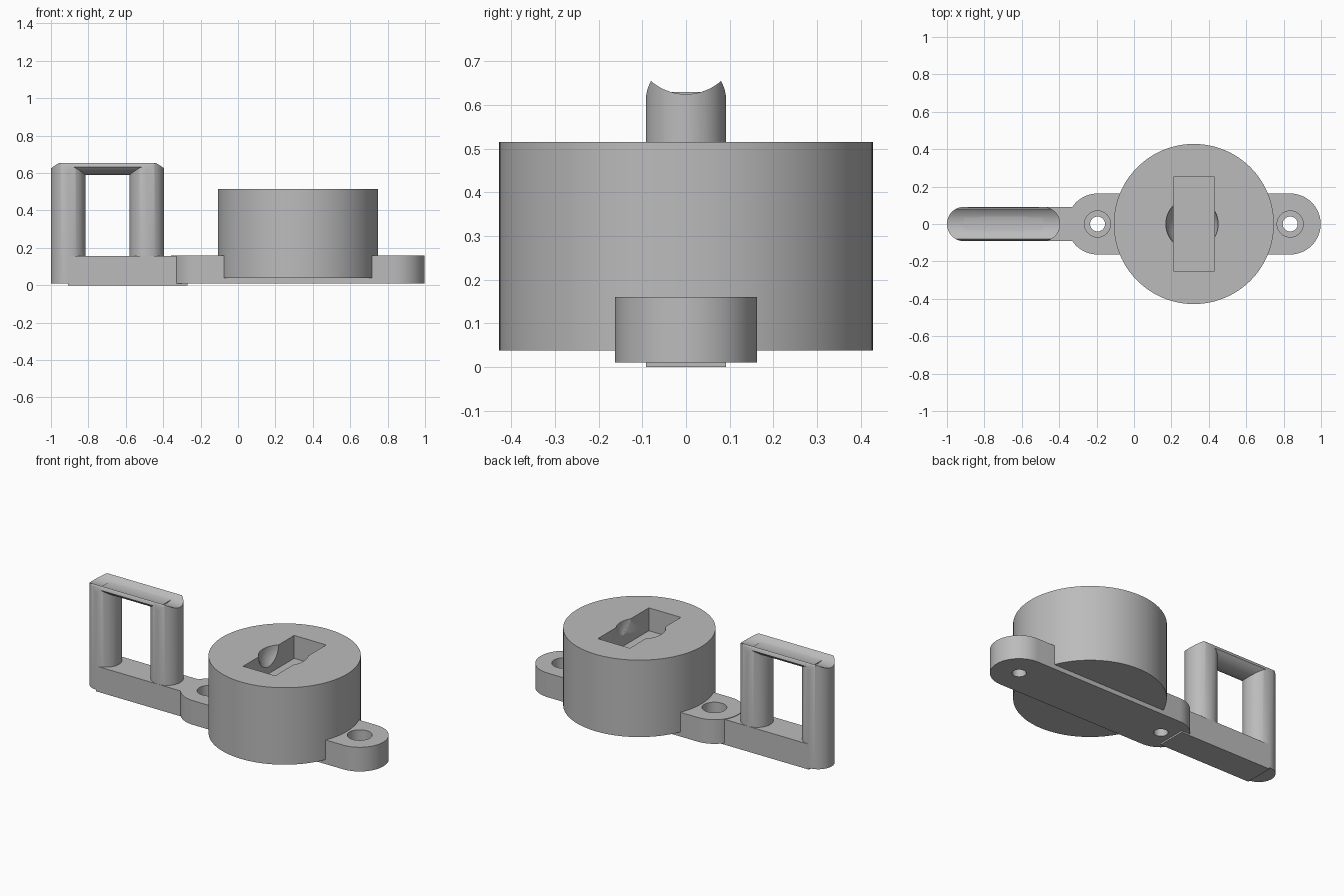
import bpy, bmesh, math
from mathutils import Matrix, Vector

if "Cube" in bpy.data.objects:
    bpy.data.objects.remove(bpy.data.objects["Cube"])

grey = bpy.data.materials.new("plain grey")
grey.use_nodes = True
COLOUR = (0.5, 0.5, 0.5, 1)
grey.diffuse_color = COLOUR
grey.node_tree.nodes["Principled BSDF"].inputs["Base Color"].default_value = COLOUR


def finish(name, bm):
    bmesh.ops.recalc_face_normals(bm, faces=bm.faces)
    mesh = bpy.data.meshes.new(name)
    bm.to_mesh(mesh)
    bm.free()
    mesh.materials.append(grey)
    ob = bpy.data.objects.new(name, mesh)
    bpy.context.collection.objects.link(ob)
    return ob


def prism(name, points, offset):
    """Extrude a closed outline of 3D points along an offset."""
    bm = bmesh.new()
    face = bm.faces.new([bm.verts.new(p) for p in points])
    new = bmesh.ops.extrude_face_region(bm, geom=[face])["geom"]
    bmesh.ops.translate(bm, vec=Vector(offset),
                        verts=[v for v in new if isinstance(v, bmesh.types.BMVert)])
    return finish(name, bm)


def arc(cx, cy, r, start, end, n=32):
    angles = [math.radians(start + (end - start) * i / n) for i in range(n + 1)]
    return [(cx + r * math.cos(a), cy + r * math.sin(a)) for a in angles]


def plan(name, outline, z0, z1):
    return prism(name, [(x, y, z0) for x, y in outline], (0, 0, z1 - z0))


def disc(name, x, r, z0, z1, n=96):
    return plan(name, arc(x, 0, r, 0, 360, n)[:-1], z0, z1)


def box(name, x0, x1, half_y, z0, z1):
    return plan(name, [(x0, -half_y), (x1, -half_y), (x1, half_y), (x0, half_y)], z0, z1)


def boolean(ob, cutters, operation="DIFFERENCE"):
    """Apply booleans, then hide the helpers."""
    for cutter in cutters:
        mod = ob.modifiers.new("cut", "BOOLEAN")
        mod.operation, mod.solver, mod.object = operation, "EXACT", cutter
    bpy.context.view_layer.update()
    deps = bpy.context.evaluated_depsgraph_get()
    result = bpy.data.meshes.new_from_object(ob.evaluated_get(deps))
    ob.modifiers.clear()
    ob.data = result
    for cutter in cutters:
        bpy.data.objects.remove(cutter)


def smooth(ob):
    bpy.ops.object.select_all(action="DESELECT")
    ob.select_set(True)
    bpy.context.view_layer.objects.active = ob
    bpy.ops.object.shade_smooth_by_angle(angle=math.radians(30))


DRUM_X, HOLES = 0.32, (-0.195, 0.835)
POSTS, POST_R = (-0.908, -0.487), 0.092

# Mounting flange: long rounded plate with two counterbored screw holes
flange = plan("mounting_flange",
              arc(HOLES[1], 0, 0.163, -90, 90) + arc(HOLES[0], 0, 0.163, 90, 270),
              0.01, 0.16)
bores = []
for x in HOLES:
    bores += [disc("screw_bore", x, 0.04, -0.1, 0.3, 32),
              disc("screw_recess", x, 0.07, 0.08, 0.3, 48)]
boolean(flange, bores)

# Drum with a rectangular pocket and a ball-shaped finger recess
drum = disc("drum", DRUM_X, 0.428, 0.038, 0.515, 128)
pocket = box("pocket", 0.21, 0.43, 0.25, 0.373, 0.7)
bm = bmesh.new()
bmesh.ops.create_uvsphere(bm, u_segments=48, v_segments=24, radius=0.14,
                          matrix=Matrix.Translation((0.31, 0, 0.515)))
boolean(drum, [pocket, finish("finger_recess", bm)])

# Base arm that carries the loop
arm = box("base_arm", POSTS[0], -0.27, POST_R, 0.0, 0.157)

# Loop cross-section: rounded shoulders and a trough along the top
trough = arc(0, 0.747, 0.122, -49, -131, 24)
shoulder = arc(0, 0.61, POST_R, 0, 29, 6)
left_shoulder = [(-y, z) for y, z in reversed(shoulder)]
crown = shoulder + trough + left_shoulder


def along_x(name, section, x0, x1):
    return prism(name, [(x0, y, z) for y, z in section], (x1 - x0, 0, 0))


# Round posts, trimmed to the crown
posts = []
for name, x in zip(("outer_post", "inner_post"), POSTS):
    post = disc(name, x, POST_R, 0.01 if name == "outer_post" else 0.1, 0.75, 64)
    boolean(post, [along_x("crown_trim", crown + [(-POST_R, -0.1), (POST_R, -0.1)],
                           -1.2, -0.2)], "INTERSECT")
    posts.append(post)

# Curved top bar joining the posts
underside = arc(0, 0.702, 0.112, -140, -40, 24)
upper = [p for p in crown if p[1] > 0.63]
top_bar = along_x("top_bar", underside + upper, *POSTS)

for ob in [flange, drum, arm, top_bar] + posts:
    smooth(ob)
